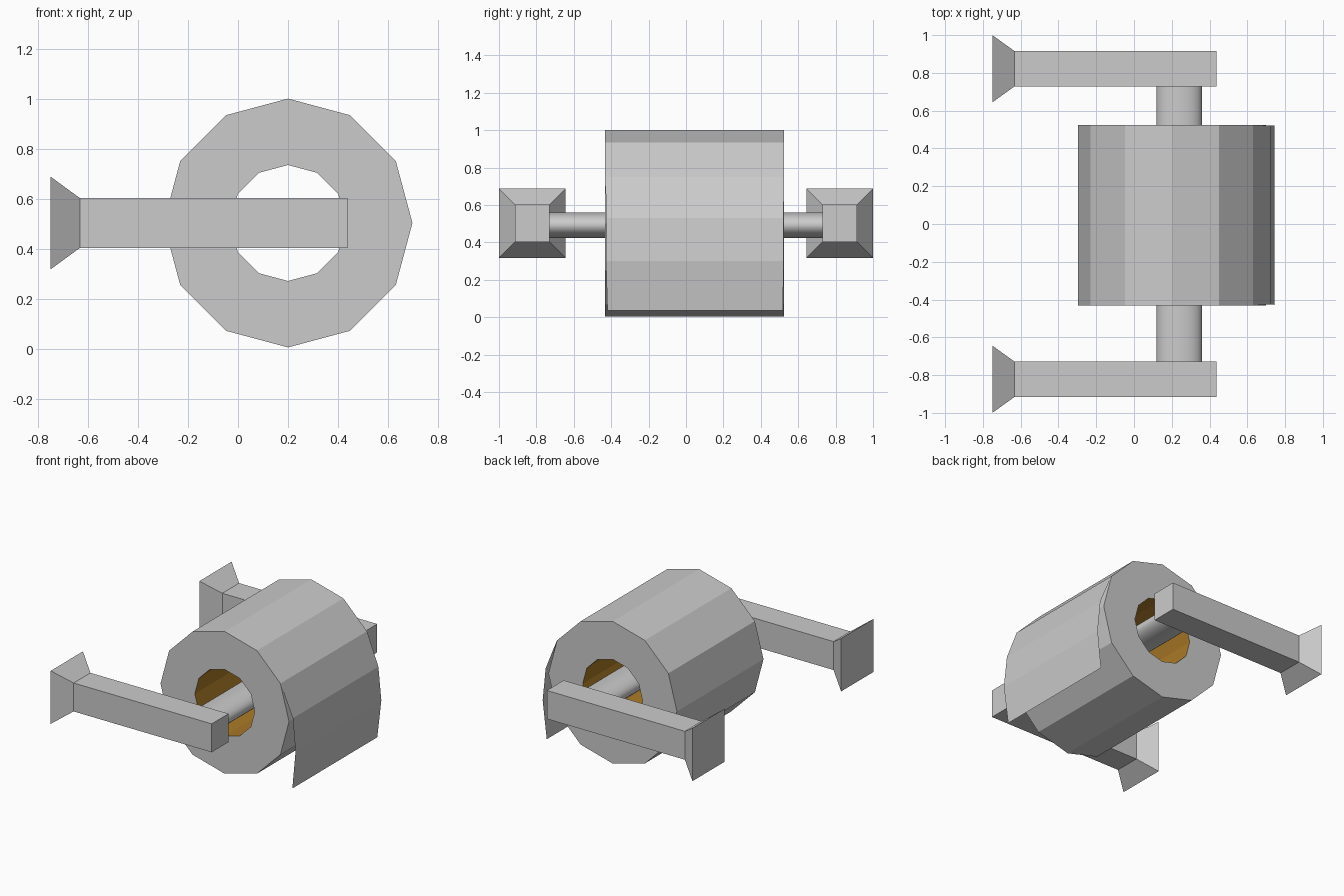
import bpy
import math

if "Cube" in bpy.data.objects:
    bpy.data.objects.remove(bpy.data.objects["Cube"])

CX, CZ = 0.20, 0.5025       # roll axis
Y0, Y1 = -0.432, 0.525      # roll ends
SIDES = 12


def add_mesh(name, verts, faces):
    me = bpy.data.meshes.new(name)
    me.from_pydata(verts, [], faces)
    me.update()
    ob = bpy.data.objects.new(name, me)
    bpy.context.collection.objects.link(ob)
    return ob


def ring(r, y):
    # clockwise from the top, seen from the front
    return [(CX + r * math.sin(math.tau * i / SIDES), y,
             CZ + r * math.cos(math.tau * i / SIDES)) for i in range(SIDES)]


def band(a, b):
    # quads joining ring a to ring b
    return [(a * SIDES + i, b * SIDES + i, b * SIDES + (i + 1) % SIDES,
             a * SIDES + (i + 1) % SIDES) for i in range(SIDES)]


# Paper roll: front end, outer wall, back end
R, H = 0.4975, 0.232
add_mesh("paper_roll", ring(H, Y0) + ring(R, Y0) + ring(R, Y1) + ring(H, Y1),
         band(0, 1) + band(1, 2) + band(2, 3))

# Cardboard core lining the hole, facing inwards
core = add_mesh("cardboard_core", ring(H, Y0) + ring(H, Y1), [f[::-1] for f in band(0, 1)])
brown = bpy.data.materials.new("cardboard")
brown.diffuse_color = (0.40, 0.19, 0.02, 1)
brown.use_nodes = True
brown.node_tree.nodes["Principled BSDF"].inputs["Base Color"].default_value = brown.diffuse_color
core.data.materials.append(brown)

# Loose sheet hanging off the roll: (x, z, y front, y back)
path = [(0.632, 0.751, Y0, Y1), (0.722, 0.53, -0.425, 0.521),
        (0.745, 0.30, -0.428, 0.521), (0.715, 0.035, -0.42, 0.519)]
verts = []
for x, z, ya, yb in path:
    verts += [(x, ya, z), (x, yb, z)]
add_mesh("loose_sheet", verts,
         [(2 * i, 2 * i + 2, 2 * i + 3, 2 * i + 1) for i in range(len(path) - 1)])

# Support arms with flared wall mounts: (x, half width y, z low, z high)
sections = [(-0.75, 0.178, 0.317, 0.688), (-0.632, 0.093, 0.403, 0.602),
            (0.437, 0.093, 0.403, 0.602)]
for name, yc in (("front_arm", -0.822), ("back_arm", 0.822)):
    verts = []
    for x, w, za, zb in sections:
        verts += [(x, yc - w, za), (x, yc + w, za), (x, yc + w, zb), (x, yc - w, zb)]
    faces = [(0, 3, 2, 1), (8, 9, 10, 11)]
    for s in (0, 4):
        for i in range(4):
            j = (i + 1) % 4
            faces.append((s + i, s + j, s + 4 + j, s + 4 + i))
    add_mesh(name, verts, faces)

# Flattened spindle between the arms
bpy.ops.mesh.primitive_cylinder_add(vertices=32, radius=1, depth=1,
                                    location=(0.24, 0, 0.492),
                                    rotation=(math.pi / 2, 0, 0))
rod = bpy.context.object
rod.name = "spindle"
rod.scale = (0.12, 0.069, 1.458)
bpy.ops.object.transform_apply(location=False, rotation=True, scale=True)
bpy.ops.object.shade_smooth_by_angle(angle=math.radians(40))
